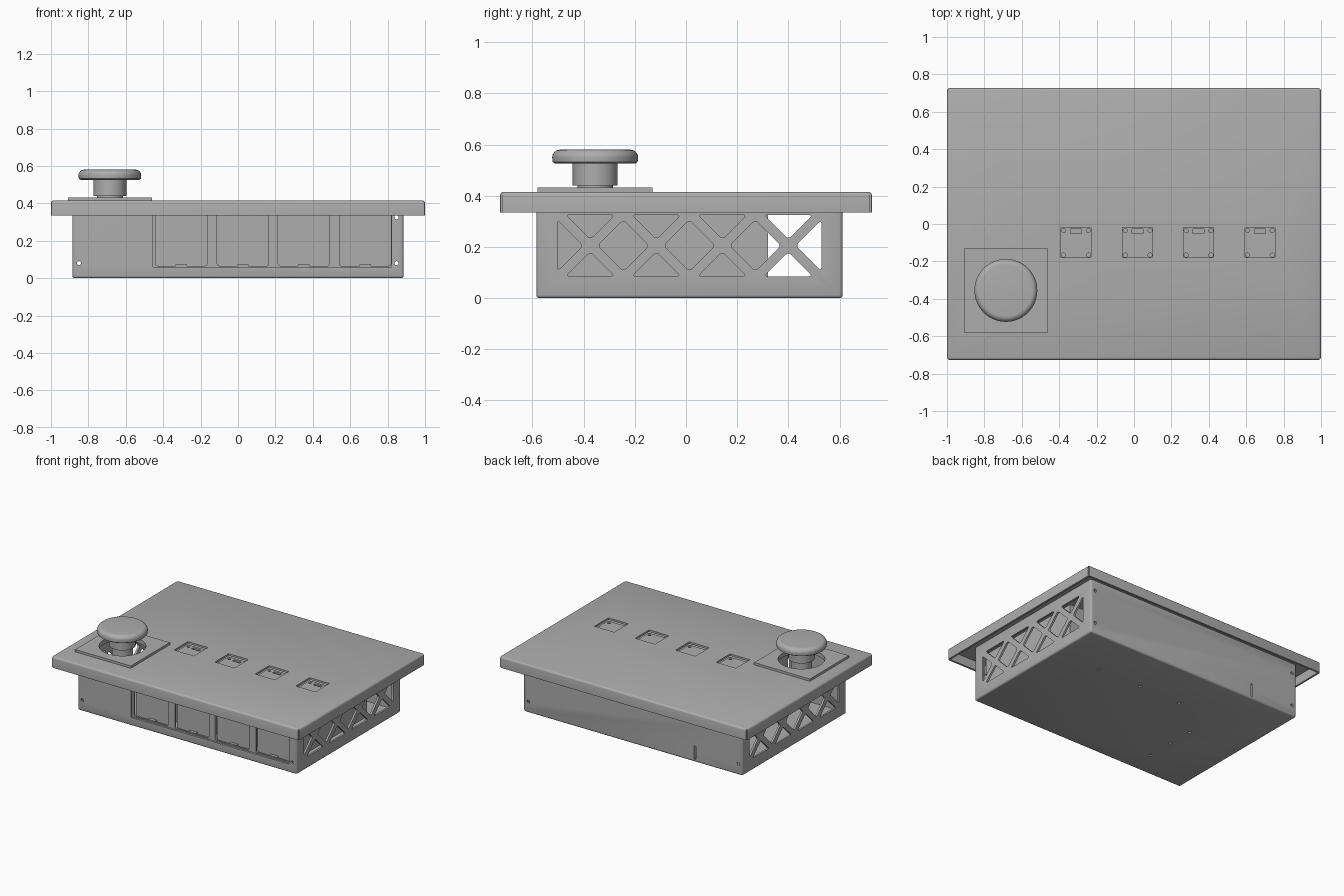
import bpy, bmesh, math
from mathutils import Matrix, Vector

if "Cube" in bpy.data.objects:
    bpy.data.objects.remove(bpy.data.objects["Cube"], do_unlink=True)

# One flat grey for the whole enclosure
GREY = (0.42, 0.42, 0.42, 1)
grey = bpy.data.materials.new("sheet_grey")
grey.use_nodes = True
grey.diffuse_color = GREY
grey.node_tree.nodes["Principled BSDF"].inputs["Base Color"].default_value = GREY


def finish(name, bm):
    bmesh.ops.recalc_face_normals(bm, faces=bm.faces)
    mesh = bpy.data.meshes.new(name)
    bm.to_mesh(mesh)
    bm.free()
    mesh.materials.append(grey)
    obj = bpy.data.objects.new(name, mesh)
    bpy.context.collection.objects.link(obj)
    return obj


def activate(obj):
    bpy.ops.object.select_all(action='DESELECT')
    obj.select_set(True)
    bpy.context.view_layer.objects.active = obj


def smooth(obj):
    activate(obj)
    bpy.ops.object.shade_smooth_by_angle(angle=math.radians(35))


def add_box(bm, lo, hi):
    lo, hi = Vector(lo), Vector(hi)
    mat = Matrix.Translation((lo + hi) / 2) @ Matrix.Diagonal((*(hi - lo), 1))
    return bmesh.ops.create_cube(bm, size=1, matrix=mat)["verts"]


def box(name, lo, hi, bevel=0):
    bm = bmesh.new()
    add_box(bm, lo, hi)
    if bevel:
        bmesh.ops.bevel(bm, geom=bm.edges[:], offset=bevel, segments=3,
                        profile=0.5, affect='EDGES')
    return finish(name, bm)


def prism(bm, points, axis, lo, hi, radius=0):
    """Extrude a 2D outline along an axis, with rounded corners."""
    def place(p, t):
        co = list(p)
        co.insert(axis, t)
        return bm.verts.new(co)
    a = [place(p, lo) for p in points]
    b = [place(p, hi) for p in points]
    n = len(points)
    bm.faces.new(a)
    bm.faces.new(b[::-1])
    for i in range(n):
        j = (i + 1) % n
        bm.faces.new((a[i], b[i], b[j], a[j]))
    if radius:
        edges = [bm.edges.get((a[i], b[i])) for i in range(n)]
        bmesh.ops.bevel(bm, geom=edges, offset=radius, segments=3,
                        profile=0.5, affect='EDGES')


def disc(bm, centre, radius, axis, lo, hi, sides=16):
    pts = [(centre[0] + radius * math.cos(i * math.tau / sides),
            centre[1] + radius * math.sin(i * math.tau / sides)) for i in range(sides)]
    prism(bm, pts, axis, lo, hi)


def rect(x0, x1, y0, y1):
    return [(x0, y0), (x1, y0), (x1, y1), (x0, y1)]


def cut(obj, bm):
    cutter = finish("cutter", bm)
    cutter.hide_render = True
    activate(obj)
    mod = obj.modifiers.new("cut", 'BOOLEAN')
    mod.operation, mod.solver, mod.object = 'DIFFERENCE', 'EXACT', cutter
    bpy.ops.object.modifier_apply(modifier=mod.name)
    bpy.data.objects.remove(cutter, do_unlink=True)


def lathe(name, profile, centre, steps=64):
    bm = bmesh.new()
    verts = [bm.verts.new((r, 0, z)) for r, z in profile]
    edges = [bm.edges.new(pair) for pair in zip(verts, verts[1:])]
    bmesh.ops.spin(bm, geom=verts + edges, axis=(0, 0, 1), cent=(0, 0, 0),
                   angle=math.tau, steps=steps)
    bmesh.ops.remove_doubles(bm, verts=bm.verts[:], dist=1e-5)
    bmesh.ops.translate(bm, verts=bm.verts[:], vec=(*centre, 0))
    obj = finish(name, bm)
    smooth(obj)
    return obj


BAYS = [-0.303, 0.026, 0.352, 0.68]
BX, FRONT, BACK, WALL = 0.885, -0.585, 0.612, 0.014
BUTTON = (-0.685, -0.355)

# Lower tray: bevelled block, hollowed from above
tray = box("lower_tray", (-BX, FRONT, 0), (BX, BACK, 0.42), 0.012)
bm = bmesh.new()
add_box(bm, (-BX + WALL, FRONT + WALL, WALL), (BX - WALL, BACK - WALL, 0.6))
cut(tray, bm)
bm = bmesh.new()
add_box(bm, (-2, -2, 0.4), (2, 2, 0.7))
cut(tray, bm)

# Truss openings in both side walls
bm = bmesh.new()
MID, PITCH = 0.205, 0.258
crosses = [-0.374 + PITCH * i for i in range(4)]
for side in (-1, 1):
    lo, hi = sorted((side * (BX - 0.04), side * (BX + 0.04)))
    for c in crosses:
        for s in (-1, 1):
            prism(bm, [(c - 0.095, MID + s * 0.12), (c + 0.095, MID + s * 0.12),
                       (c, MID + s * 0.025)], 0, lo, hi, 0.014)
    for c in crosses[:-1]:
        d = c + PITCH / 2
        prism(bm, [(d - 0.1, MID), (d, MID - 0.1), (d + 0.1, MID), (d, MID + 0.1)],
              0, lo, hi, 0.014)
    for c, s in ((crosses[0], -1), (crosses[-1], 1)):
        prism(bm, [(c + s * 0.029, MID), (c + s * 0.129, MID + 0.1),
                   (c + s * 0.129, MID - 0.1)], 0, lo, hi, 0.014)
cut(tray, bm)

# Front opening, screw holes, cable slot and floor holes
bm = bmesh.new()
prism(bm, rect(-0.455, 0.82, 0.06, 0.385), 1, FRONT - 0.03, FRONT + 0.03)
for x in (-0.85, 0.847):
    for z in (0.08, 0.325):
        disc(bm, (x, z), 0.011, 1, BACK - 0.03, BACK + 0.03)
        if x > 0 or z < 0.2:
            disc(bm, (x, z), 0.011, 1, FRONT - 0.03, FRONT + 0.03)
prism(bm, rect(-0.508, -0.494, 0.02, 0.115), 1, BACK - 0.03, BACK + 0.03)
for p in ((0.52, 0.26), (0.17, 0.26), (-0.17, 0.26),
          (-0.47, 0.01), (-0.47, -0.19), (-0.47, -0.39)):
    disc(bm, p, 0.009, 2, -0.03, 0.04)
cut(tray, bm)
smooth(tray)

# Bay frame behind the front opening
frame = box("bay_frame", (-0.47, FRONT + 0.015, 0.05), (0.835, FRONT + 0.027, 0.395))
bm = bmesh.new()
for c in BAYS:
    prism(bm, rect(c - 0.137, c + 0.137, 0.066, 0.36), 1, -0.65, -0.5, 0.01)
cut(frame, bm)

# Bay modules, their bottom tabs and the recessed plates under the lid
for i, c in enumerate(BAYS, 1):
    box(f"bay_module_{i}", (c - 0.139, FRONT + 0.04, 0.06), (c + 0.139, 0.32, 0.36))
    box(f"bay_tab_{i}", (c - 0.03, FRONT + 0.018, 0.06), (c + 0.03, FRONT + 0.042, 0.073))
    x = c - 0.007
    plate = box(f"recessed_plate_{i}", (x - 0.09, -0.19, 0.375), (x + 0.09, -0.01, 0.387))
    bm = bmesh.new()
    for dx in (-0.066, 0.066):
        for y in (-0.166, -0.035):
            disc(bm, (x + dx, y), 0.011, 2, 0.365, 0.4)
    prism(bm, rect(x - 0.03, x + 0.03, -0.05, -0.028), 2, 0.365, 0.4)
    cut(plate, bm)

# Lid: inverted tray with open folded corners
lid = box("lid", (-1, -0.727, 0.3), (1, 0.727, 0.415), 0.014)
bm = bmesh.new()
add_box(bm, (-0.986, -0.713, 0.2), (0.986, 0.713, 0.401))
cut(lid, bm)
bm = bmesh.new()
add_box(bm, (-2, -2, 0.1), (2, 2, 0.334))
cut(lid, bm)
bm = bmesh.new()
for sx in (-1, 1):
    for sy in (-1, 1):
        add_box(bm, (sx - 0.008, sy * 0.727 - 0.008, 0.3),
                (sx + 0.008, sy * 0.727 + 0.008, 0.45))
for c in BAYS:
    x = c - 0.007
    prism(bm, rect(x - 0.08, x + 0.08, -0.18, -0.02), 2, 0.39, 0.45)
disc(bm, BUTTON, 0.155, 2, 0.39, 0.45, 48)
cut(lid, bm)
smooth(lid)

# Button mounting plate with its round hole
mount = box("button_plate", (-0.91, -0.58, 0.415), (-0.46, -0.13, 0.432))
bm = bmesh.new()
disc(bm, BUTTON, 0.155, 2, 0.4, 0.45, 48)
cut(mount, bm)
smooth(mount)

# Push button: neck, body and mushroom cap
lathe("button_stem", [(0, 0.3), (0.07, 0.3), (0.07, 0.44), (0.088, 0.44),
                      (0.088, 0.53), (0, 0.53)], BUTTON)
cap = [(0, 0.526), (0.158, 0.526), (0.166, 0.532)]
cap += [(0.138 + 0.03 * math.cos(a), 0.55 + 0.03 * math.sin(a))
        for a in (math.pi / 12 * k for k in range(7))] + [(0, 0.58)]
lathe("button_cap", cap, BUTTON)
